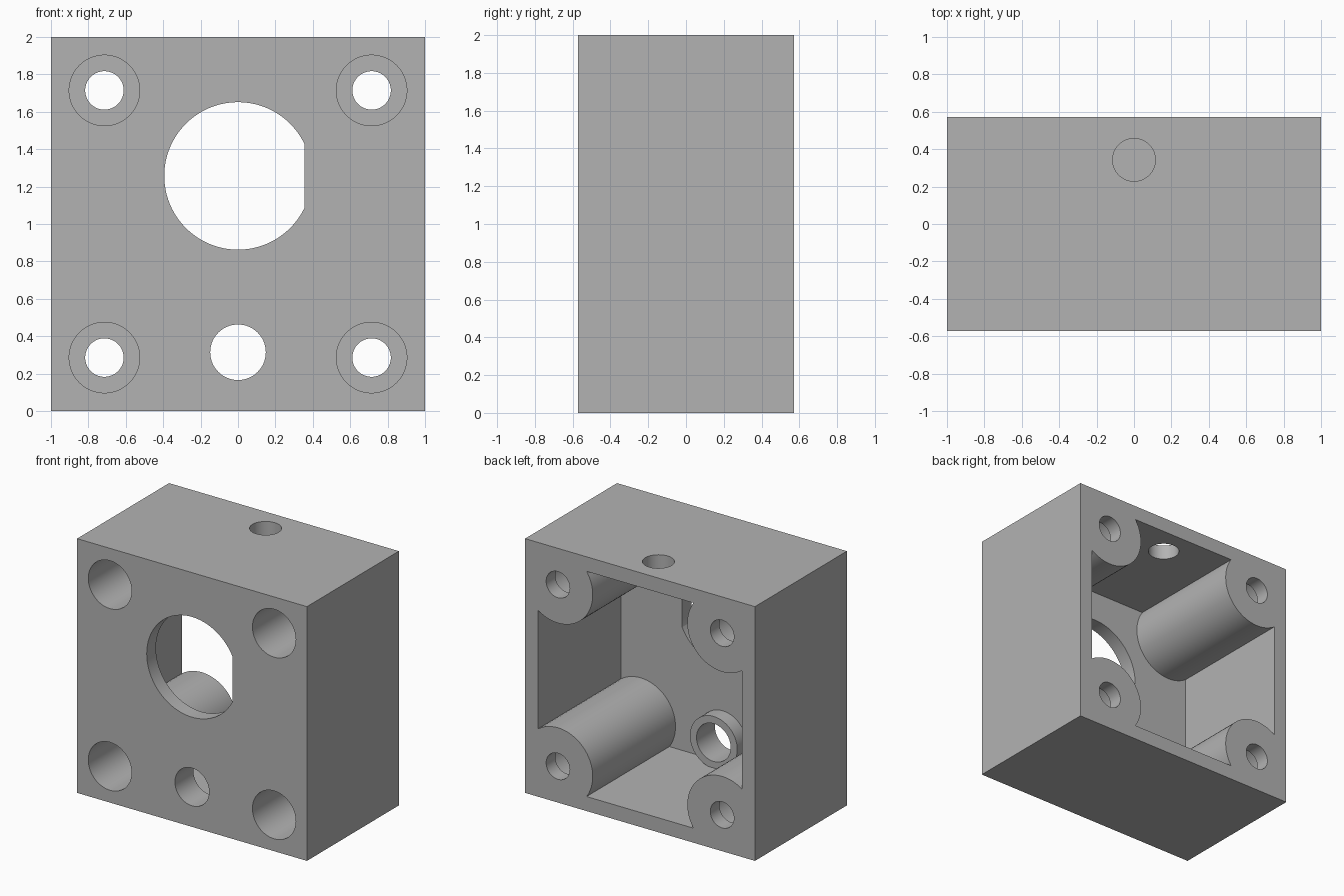
import bpy
import math

cube = bpy.data.objects.get("Cube")
if cube:
    bpy.data.objects.remove(cube, do_unlink=True)

UNIT = 2 / 35                 # the part is laid out on a grid of 35 steps per side
HALF, DEPTH = 1.0, 20 * UNIT
BACK, FRONT = DEPTH / 2, -DEPTH / 2
WALL = 2 * UNIT
OVER = 0.1                    # cutter overshoot

grey = bpy.data.materials.new("plain grey")
grey.use_nodes = True
grey.diffuse_color = (0.45, 0.45, 0.45, 1)
grey.node_tree.nodes["Principled BSDF"].inputs["Base Color"].default_value = (0.45, 0.45, 0.45, 1)


def box(name, low, high):
    mid = [(a + b) / 2 for a, b in zip(low, high)]
    bpy.ops.mesh.primitive_cube_add(size=1, location=mid)
    ob = bpy.context.object
    ob.name = name
    ob.scale = [b - a for a, b in zip(low, high)]
    bpy.ops.object.transform_apply(location=True, rotation=False, scale=True)
    return ob


def rod(name, radius, x, z, y0, y1, sides=64):
    """Cylinder along y between y0 and y1."""
    bpy.ops.mesh.primitive_cylinder_add(vertices=sides, radius=radius, depth=y1 - y0,
                                        location=(x, (y0 + y1) / 2, z),
                                        rotation=(math.pi / 2, 0, 0))
    ob = bpy.context.object
    ob.name = name
    return ob


def cut(target, tool):
    """Subtract the tool from the target and remove the tool."""
    bpy.context.view_layer.objects.active = target
    mod = target.modifiers.new("cut", 'BOOLEAN')
    mod.operation, mod.solver, mod.object = 'DIFFERENCE', 'EXACT', tool
    bpy.ops.object.modifier_apply(modifier=mod.name)
    bpy.data.objects.remove(tool, do_unlink=True)


housing = box("housing", (-HALF, FRONT, 0), (HALF, BACK, 2))
corners = [(sx * 12.5 * UNIT, 1 + sz * 12.5 * UNIT) for sx in (-1, 1) for sz in (-1, 1)]
small_z = 5.5 * UNIT

# Hollow open at the back, leaving the corner posts and the collar standing
hollow = box("hollow", (-HALF + WALL, FRONT + WALL, WALL),
             (HALF - WALL, BACK + OVER, 2 - WALL))
for x, z in corners:
    cut(hollow, rod("corner_post", 5.3 * UNIT, x, z, FRONT - OVER, BACK + 2 * OVER))
cut(hollow, rod("collar", 3.6 * UNIT, 0, small_z, FRONT - OVER, FRONT + 2 * WALL))
cut(housing, hollow)

# Screw holes: wide from the front, narrow through the last wall
for x, z in corners:
    cut(housing, rod("screw_recess", 3.3 * UNIT, x, z, FRONT - OVER, BACK - WALL))
    cut(housing, rod("screw_hole", 1.8 * UNIT, x, z, BACK - 2 * WALL, BACK + OVER))

# Large front opening with one flat side
opening = rod("opening", 6.9 * UNIT, 0, 22 * UNIT, FRONT - OVER, FRONT + 2 * WALL, 96)
cut(opening, box("flat_side", (6.2 * UNIT, -1, 0), (1, 1, 2)))
cut(housing, opening)

# Small front hole through the collar
cut(housing, rod("small_hole", 2.6 * UNIT, 0, small_z, FRONT - OVER, FRONT + 3 * WALL))

# Cable hole in the top wall
bpy.ops.mesh.primitive_cylinder_add(vertices=64, radius=2 * UNIT, depth=4 * WALL,
                                    location=(0, 6 * UNIT, 2))
cut(housing, bpy.context.object)

housing.data.materials.clear()
housing.data.materials.append(grey)
bpy.ops.object.select_all(action='DESELECT')
housing.select_set(True)
bpy.context.view_layer.objects.active = housing
bpy.ops.object.shade_smooth_by_angle(angle=math.radians(25))
